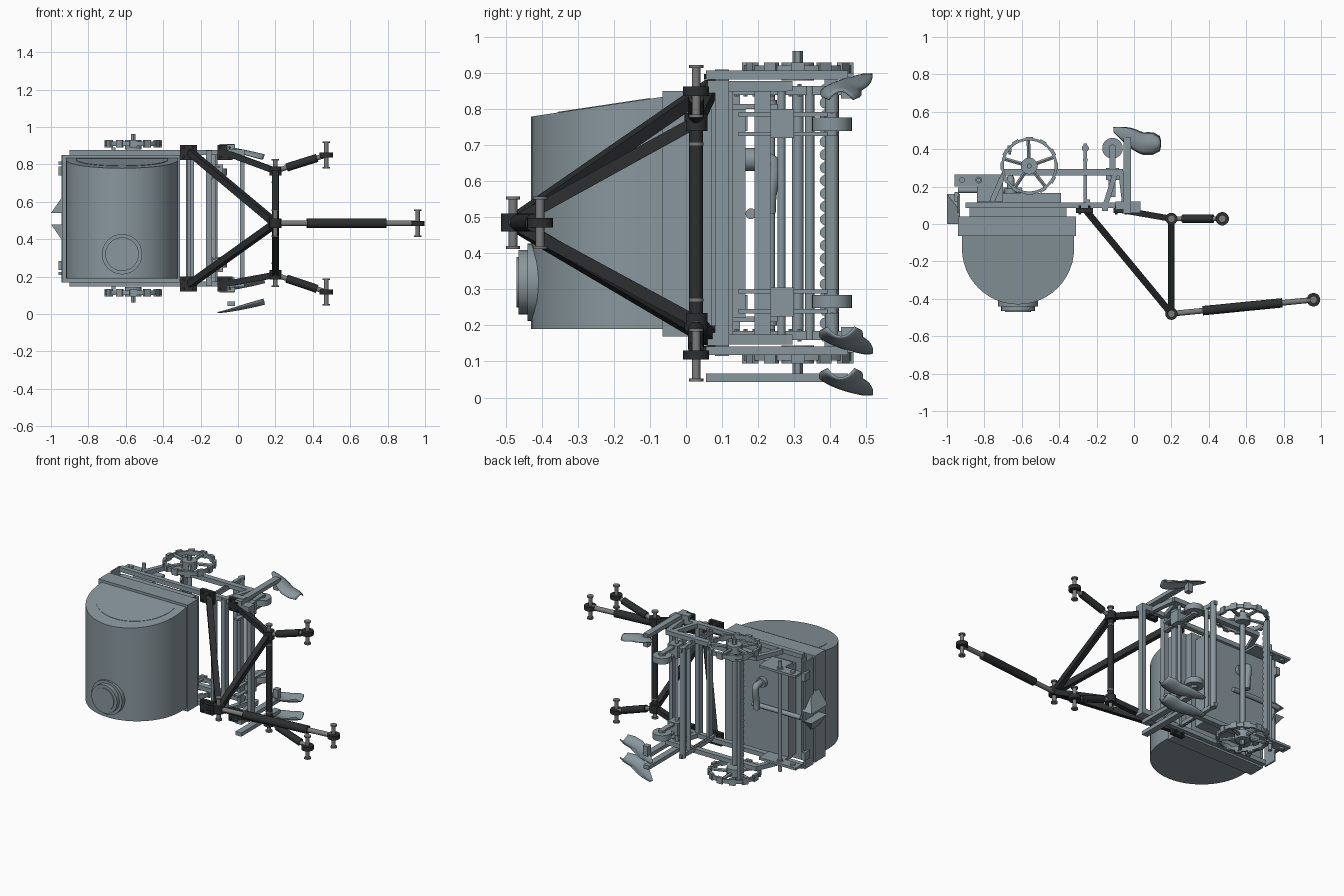
import bpy, bmesh, math
from mathutils import Vector, Matrix

if "Cube" in bpy.data.objects:
    bpy.data.objects.remove(bpy.data.objects["Cube"])

ZM = 0.5125  # mid plane of the frame (machine lies with its width along z)

def material(name, c):
    m = bpy.data.materials.new(name)
    m.diffuse_color = (*c, 1)
    m.use_nodes = True
    m.node_tree.nodes["Principled BSDF"].inputs["Base Color"].default_value = m.diffuse_color
    return m

STEEL = material("steel_blue", (0.25, 0.31, 0.34))
DARK = material("dark_paint", (0.025, 0.028, 0.03))
GREY = material("pin_grey", (0.2, 0.2, 0.2))

def finish(name, bm, mat=STEEL, smooth=False):
    bmesh.ops.recalc_face_normals(bm, faces=bm.faces[:])
    me = bpy.data.meshes.new(name)
    bm.to_mesh(me)
    bm.free()
    me.materials.append(mat)
    o = bpy.data.objects.new(name, me)
    bpy.context.collection.objects.link(o)
    if smooth:
        bpy.ops.object.select_all(action='DESELECT')
        o.select_set(True)
        bpy.context.view_layer.objects.active = o
        bpy.ops.object.shade_smooth_by_angle(angle=math.radians(35))
    return o

def prism(name, pts, z0, z1, mat=STEEL, smooth=False, slope=None):
    bm = bmesh.new()
    top = slope or (lambda y: z1)
    a = [bm.verts.new((x, y, z0)) for x, y in pts]
    b = [bm.verts.new((x, y, top(y))) for x, y in pts]
    bm.faces.new(a)
    bm.faces.new(b[::-1])
    for i in range(len(pts)):
        j = (i + 1) % len(pts)
        bm.faces.new((a[i], a[j], b[j], b[i]))
    return finish(name, bm, mat, smooth)

def box(name, x0, x1, y0, y1, z0, z1, mat=STEEL):
    return prism(name, [(x0, y0), (x1, y0), (x1, y1), (x0, y1)], z0, z1, mat)

def rod(name, p, q, r, mat=STEEL, n=16):
    p, q = Vector(p), Vector(q)
    d = q - p
    bm = bmesh.new()
    M = Matrix.Translation((p + q) / 2) @ d.to_track_quat('Z', 'Y').to_matrix().to_4x4()
    if n == 4:
        M = M @ Matrix.Rotation(math.pi / 4, 4, 'Z')
    bmesh.ops.create_cone(bm, cap_ends=True, segments=n, radius1=r, radius2=r, depth=d.length, matrix=M)
    return finish(name, bm, mat, n > 6)

def ring(name, cx, cy, r0, r1, z0, z1, n=40):
    bm = bmesh.new()
    loops = [[bm.verts.new((cx + r * math.cos(2 * math.pi * i / n), cy + r * math.sin(2 * math.pi * i / n), z))
              for i in range(n)] for r, z in ((r0, z0), (r1, z0), (r1, z1), (r0, z1))]
    for k in range(4):
        A, B = loops[k], loops[(k + 1) % 4]
        for i in range(n):
            bm.faces.new((A[i], A[(i + 1) % n], B[(i + 1) % n], B[i]))
    return finish(name, bm, STEEL, True)

def tube(name, pts, r, mat=STEEL):
    c = bpy.data.curves.new(name, 'CURVE')
    c.dimensions, c.bevel_depth, c.bevel_resolution, c.use_fill_caps = '3D', r, 3, True
    s = c.splines.new('NURBS')
    s.points.add(len(pts) - 1)
    for v, p in zip(s.points, pts):
        v.co = (*p, 1)
    s.use_endpoint_u, s.order_u = True, 3
    c.materials.append(mat)
    bpy.context.collection.objects.link(bpy.data.objects.new(name, c))

def dome(r, ys, yc, depth, n=24):
    return [(-0.62 - r, ys)] + [(-0.62 - r * math.cos(math.pi * i / n), yc - depth * math.sin(math.pi * i / n))
                                for i in range(n + 1)] + [(-0.62 + r, ys)]

# hopper body with a slanted end, end panel, stepped rim
slant = lambda y: 0.835 + 0.15 * (y + 0.06)
prism("hopper_body", dome(0.30, -0.05, -0.13, 0.30), 0.19, 0.8, smooth=True, slope=slant)
prism("hopper_end_panel", dome(0.245, -0.10, -0.13, 0.225), 0.5, 0.8, smooth=True, slope=lambda y: slant(y) + 0.002)
box("hopper_rim", -0.94, -0.31, -0.065, 0.04, 0.17, 0.85)
box("hopper_step", -0.88, -0.36, 0.04, 0.09, 0.19, 0.84)
box("hopper_trough", -0.84, -0.39, 0.09, 0.165, 0.22, 0.80)
# filler cap
for y0, y1, r in ((-0.38, -0.44, 0.108), (-0.44, -0.465, 0.09), (-0.465, -0.47, 0.07)):
    rod("filler_cap", (-0.62, y0, 0.32), (-0.62, y1, 0.32), r, n=32)

# mirrored side frames, wheels and tools
for s in (1, -1):
    def Z(z):
        return ZM + s * (z - ZM)
    def mbox(name, x0, x1, y0, y1, za, zb, mat=STEEL):
        box(name, x0, x1, y0, y1, min(Z(za), Z(zb)), max(Z(za), Z(zb)), mat)
    mbox("main_rail", -0.90, 0.0, 0.085, 0.115, 0.85, 0.878)
    mbox("rail_front", -0.06, 0.035, 0.06, 0.12, 0.845, 0.88)
    mbox("rail_end_block", -0.10, -0.02, 0.08, 0.12, 0.878, 0.91)
    mbox("lower_rail", -0.70, -0.06, 0.26, 0.295, 0.85, 0.878)
    mbox("rear_arm", -0.96, -0.70, 0.20, 0.265, 0.80, 0.815)
    mbox("rear_arm_plate", -0.84, -0.70, 0.12, 0.20, 0.80, 0.815)
    rod("arm_bolt", (-0.92, 0.235, Z(0.79)), (-0.92, 0.235, Z(0.825)), 0.015)
    rod("arm_bolt", (-0.83, 0.235, Z(0.79)), (-0.83, 0.235, Z(0.825)), 0.018)
    for a, b in (((-0.76, 0.12), (-0.69, 0.28)), ((-0.15, 0.11), (-0.10, 0.27)), ((-0.05, 0.11), (-0.07, 0.28))):
        rod("side_brace", (*a, Z(0.864)), (*b, Z(0.864)), 0.02, n=4)
    # perforated post
    mbox("hanging_post", -0.27, -0.25, 0.07, 0.43, 0.84, 0.865)
    for i in range(8):
        rod("post_pin", (-0.26, 0.14 + 0.025 * i, Z(0.835)), (-0.26, 0.14 + 0.025 * i, Z(0.87)), 0.006, n=8)
    # spoked drive wheel with lugs
    cx, cy = -0.56, 0.31
    ring("wheel_rim", cx, cy, 0.136, 0.150, Z(0.91) - 0.012, Z(0.91) + 0.012)
    for i in range(12):
        t = 2 * math.pi * i / 12
        pts = [(cx + r * math.cos(t + d), cy + r * math.sin(t + d))
               for r, d in ((0.138, -0.14), (0.156, -0.12), (0.156, 0.12), (0.138, 0.14))]
        prism("wheel_lug", pts, Z(0.91) - 0.020, Z(0.91) + 0.020)
    for i in range(5):
        t = 2 * math.pi * i / 5 + 0.35
        rod("wheel_spoke", (cx, cy, Z(0.91)), (cx + 0.14 * math.cos(t), cy + 0.14 * math.sin(t), Z(0.91)), 0.011, n=6)
    rod("wheel_hub", (cx, cy, Z(0.88)), (cx, cy, Z(0.93)), 0.045, n=20)
    rod("wheel_nut", (cx, cy, Z(0.93)), (cx, cy, Z(0.962)), 0.014, n=6)
    # gauge wheel on an arm
    rod("gauge_wheel", (-0.115, 0.405, Z(0.74)), (-0.115, 0.405, Z(0.777)), 0.055, n=28)
    rod("gauge_wheel_hub", (-0.115, 0.405, Z(0.725)), (-0.115, 0.405, Z(0.79)), 0.02)
    mbox("gauge_arm", -0.13, -0.10, 0.145, 0.42, 0.780, 0.792)
    mbox("gauge_arm", -0.13, -0.10, 0.145, 0.42, 0.725, 0.737)
    mbox("gauge_bracket", -0.15, -0.08, 0.235, 0.30, 0.72, 0.80)
    mbox("rear_lug", -0.96, -0.935, 0.12, 0.17, 0.74, 0.79)

# rear wedges: two triangular fins pointing backwards
for za, zb in ((0.54, 0.64), (0.48, 0.38)):
    bm = bmesh.new()
    w = [[bm.verts.new(c) for c in ((-0.93, y, za), (-1.0, y, za), (-0.93, y, zb))] for y in (0.0, 0.16)]
    w[1][2].co.y = 0.07
    bm.faces.new(w[0])
    bm.faces.new(w[1])
    for i in range(3):
        bm.faces.new((w[0][i], w[0][(i + 1) % 3], w[1][(i + 1) % 3], w[1][i]))
    finish("rear_wedge", bm)

# cross members along the width
box("front_crossbeam", 0.01, 0.035, 0.08, 0.12, 0.15, 0.875)
box("mid_crossbeam", -0.17, -0.14, 0.07, 0.11, 0.15, 0.875)
box("thin_crossbeam", -0.135, -0.12, 0.19, 0.235, 0.17, 0.86)
box("post_crossbeam", -0.255, -0.235, 0.09, 0.13, 0.16, 0.87)
box("rear_plate", -0.945, -0.935, 0.06, 0.15, 0.17, 0.85)
for n, x, y, r in (("lower_post_bar", -0.26, 0.405, 0.019), ("upper_post_bar", -0.26, 0.343, 0.013),
                   ("wheel_axle", -0.56, 0.31, 0.016), ("tool_shaft", -0.12, 0.265, 0.011),
                   ("rear_shaft", -0.83, 0.235, 0.012)):
    rod(n, (x, y, 0.16), (x, y, 0.865), r)
# scalloped strip between the wheels
box("scalloped_strip", -0.675, -0.655, 0.385, 0.42, 0.13, 0.89)
for i in range(20):
    z = 0.17 + i * 0.036
    rod("scallop_tooth", (-0.672, 0.387, z), (-0.658, 0.387, z), 0.016, n=12)
# outlet pipe and drive shaft
tube("outlet_pipe", [(-0.66, 0.16, 0.66), (-0.66, 0.24, 0.67), (-0.66, 0.245, 0.62), (-0.66, 0.23, 0.56), (-0.66, 0.23, 0.51)], 0.02)
rod("pipe_flange", (-0.66, 0.16, 0.66), (-0.66, 0.19, 0.66), 0.032)
rod("feed_shaft", (-0.94, 0.18, 0.51), (-0.60, 0.18, 0.51), 0.015)

# curved plough shares on shanks: base z, direction, shank z
def share(z0, d, zs):
    bm = bmesh.new()
    n, m = 14, 8
    g = []
    for i in range(n + 1):
        u = i / n
        hw = 0.012 + 0.045 * math.sin(math.pi / 2 * min(1, 1.8 * u)) - 0.02 * max(0, u - 0.85) / 0.15
        row = []
        for j in range(m + 1):
            v = 2 * j / m - 1
            y = 0.505 - 0.075 * min(1, 1.6 * u) + hw * v
            z = z0 + d * (0.006 + 0.045 * u ** 1.4 + 0.026 * v * v * math.sin(math.pi / 2 * u))
            row.append(bm.verts.new((-0.11 + 0.245 * u + 0.008 * (1 - v * v) * u, y, z)))
        g.append(row)
    for i in range(n):
        for j in range(m):
            bm.faces.new((g[i][j], g[i + 1][j], g[i + 1][j + 1], g[i][j + 1]))
    o = finish("plough_share", bm, STEEL, True)
    o.modifiers.new("thickness", 'SOLIDIFY').thickness = 0.006
    box("share_shank", -0.055, -0.015, 0.055, 0.45, zs - 0.012, zs + 0.012)

share(0.005, 1, 0.055)
share(0.12, 1, 0.13)
share(0.905, -1, 0.895)
for z in (0.16, 0.865):
    box("share_foot", -0.055, -0.02, 0.43, 0.465, z - 0.035, z + 0.035)

# hitch: dark tubes, pins and links
top = (0.2, -0.48, 0.485)
def pin(x, y, z, h):
    rod("hitch_pin", (x, y, z - h), (x, y, z + h), 0.012, GREY)
    for e in (-h, h - 0.008):
        rod("pin_head", (x, y, z + e), (x, y, z + e + 0.008), 0.02, GREY)

def link(name, a, b, f0, f1, r):
    a, b = Vector(a), Vector(b)
    rod(name + "_rod", a, b, r * 0.6, GREY)
    rod(name + "_sleeve", a.lerp(b, f0), a.lerp(b, f1), r, DARK)
    rod(name + "_eye", b - Vector((0, 0, 0.013)), b + Vector((0, 0, 0.013)), 0.036, DARK, 20)

for zf, zc, ze in ((0.865, 0.765, 0.85), (0.16, 0.21, 0.118)):
    for x0, x1 in ((-0.31, -0.22), (-0.11, -0.03)):
        box("hitch_pad", x0, x1, 0.06, 0.085, zf - 0.04, zf + 0.04, DARK)
    for dx in (-0.025, 0.025):
        for dz in (-0.025, 0.025):
            for x in (-0.265, -0.07):
                rod("pad_bolt", (x + dx, 0.05, zf + dz), (x + dx, 0.10, zf + dz), 0.008, DARK, 6)
    rod("long_strut", (-0.255, 0.07, zf), top, 0.025, DARK, 4)
    rod("short_strut", (-0.07, 0.075, zf), (0.2, 0.028, zc), 0.023, DARK, 4)
    rod("mast_strut", (0.2, 0.028, zc), top, 0.024, DARK, 4)
    rod("hitch_joint", (0.2, 0.028, zc - 0.025), (0.2, 0.028, zc + 0.025), 0.032, DARK)
    pin(0.2, 0.028, zc, 0.065)
    link("lower_link", (0.2, 0.028, zc), (0.472, 0.028, ze), 0.22, 0.82, 0.022)
    pin(0.472, 0.028, ze, 0.073)
rod("hitch_crossbar", (0.2, 0.028, 0.2), (0.2, 0.028, 0.775), 0.019, DARK)
rod("mast_joint", (0.2, -0.48, 0.46), (0.2, -0.48, 0.51), 0.033, DARK)
pin(*top, 0.073)
link("top_link", top, (0.96, -0.405, 0.485), 0.22, 0.78, 0.025)
pin(0.96, -0.405, 0.485, 0.073)
